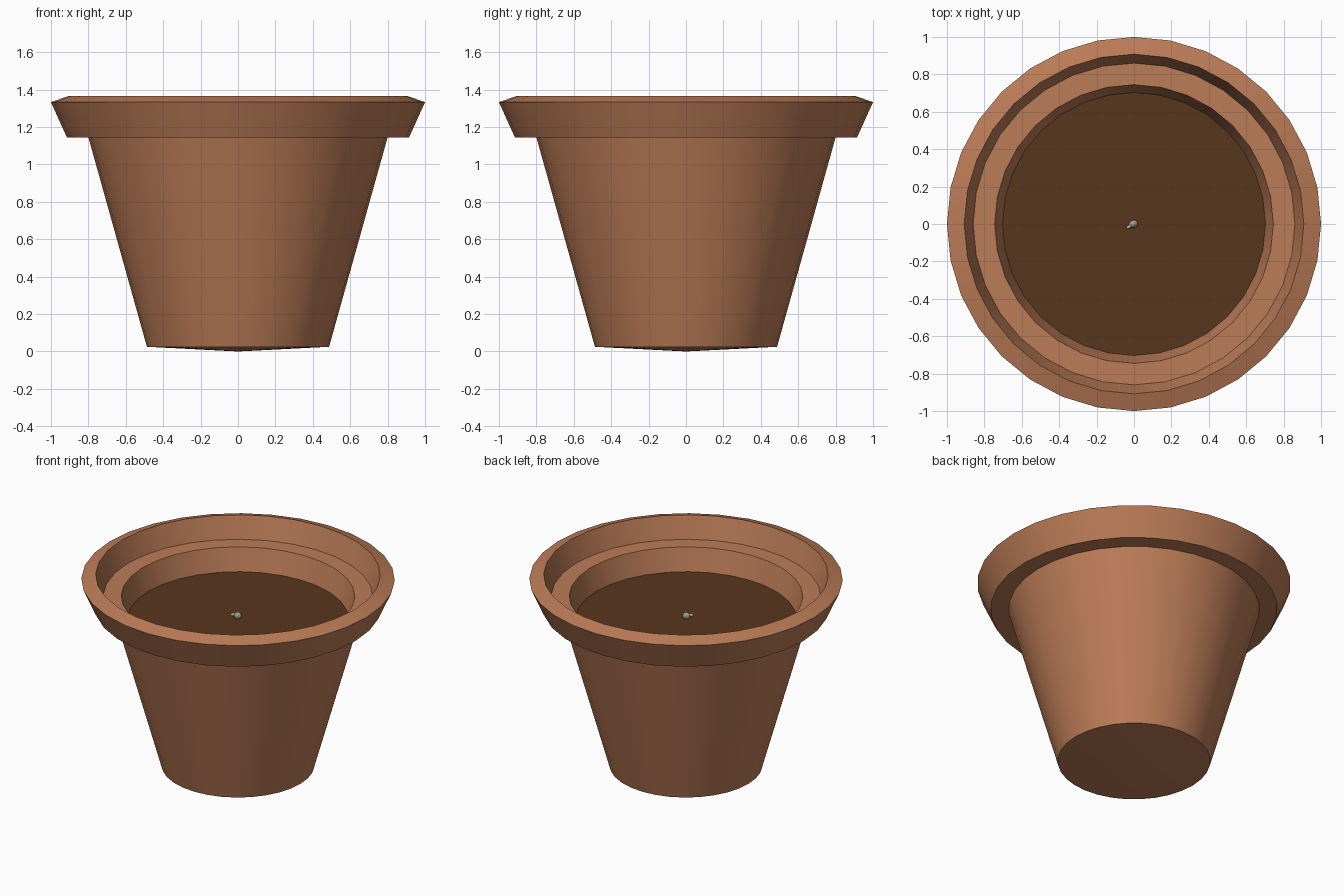
import bpy, bmesh, math
from mathutils import Vector

if "Cube" in bpy.data.objects:
    bpy.data.objects.remove(bpy.data.objects["Cube"])

SIDES = 32


def material(name, rgb):
    m = bpy.data.materials.new(name)
    m.diffuse_color = (*rgb, 1)
    m.use_nodes = True
    m.node_tree.nodes["Principled BSDF"].inputs["Base Color"].default_value = m.diffuse_color
    return m


def finish(obj, mat):
    obj.data.materials.append(mat)
    bpy.ops.object.select_all(action='DESELECT')
    obj.select_set(True)
    bpy.context.view_layer.objects.active = obj
    bpy.ops.object.shade_smooth_by_angle(angle=math.radians(25))


def lathe(name, profile, mat):
    """Spin (radius, height) points around the z axis."""
    bm = bmesh.new()
    verts = [bm.verts.new((r, 0, z)) for r, z in profile]
    edges = [bm.edges.new(pair) for pair in zip(verts, verts[1:])]
    bmesh.ops.spin(bm, geom=verts + edges, cent=(0, 0, 0), axis=(0, 0, 1),
                   angle=math.tau, steps=SIDES, use_merge=True)
    bmesh.ops.remove_doubles(bm, verts=bm.verts, dist=1e-4)
    bmesh.ops.recalc_face_normals(bm, faces=bm.faces)
    # open shells: make sure the first ring faces the right way
    bm.normal_update()
    face = min(bm.faces, key=lambda f: f.calc_center_median().z)
    want_down = len(profile) > 2
    if (face.normal.z < 0) != want_down:
        bmesh.ops.reverse_faces(bm, faces=bm.faces)
    mesh = bpy.data.meshes.new(name)
    bm.to_mesh(mesh)
    bm.free()
    obj = bpy.data.objects.new(name, mesh)
    bpy.context.collection.objects.link(obj)
    finish(obj, mat)


def pebble(name, loc, scale, turn, mat):
    bpy.ops.mesh.primitive_ico_sphere_add(subdivisions=2, radius=1, location=loc,
                                          rotation=(0, 0, turn))
    obj = bpy.context.object
    obj.name = name
    obj.scale = scale
    finish(obj, mat)


terracotta = material("terracotta", (0.50, 0.20, 0.095))
earth = material("earth", (0.095, 0.037, 0.012))
stone = material("stone", (0.38, 0.33, 0.24))
cream = material("cream", (0.62, 0.56, 0.30))

# Pot: tapered body, flared rim, stepped inner wall down to the soil
lathe("pot", [(0, 0), (0.487, 0.025), (0.80, 1.145), (0.915, 1.145),
              (1.0, 1.333), (0.908, 1.365), (0.86, 1.215),
              (0.745, 1.215), (0.703, 1.06)], terracotta)

# Soil surface
lathe("soil", [(0, 1.06), (0.703, 1.06)], earth)

# Tiny seed pieces in the middle of the soil
pebble("seed", (-0.003, 0, 1.078), (0.026, 0.021, 0.025), 0.3, stone)
pebble("seed_tip", (-0.026, -0.014, 1.085), (0.019, 0.009, 0.011), 0.6, cream)
